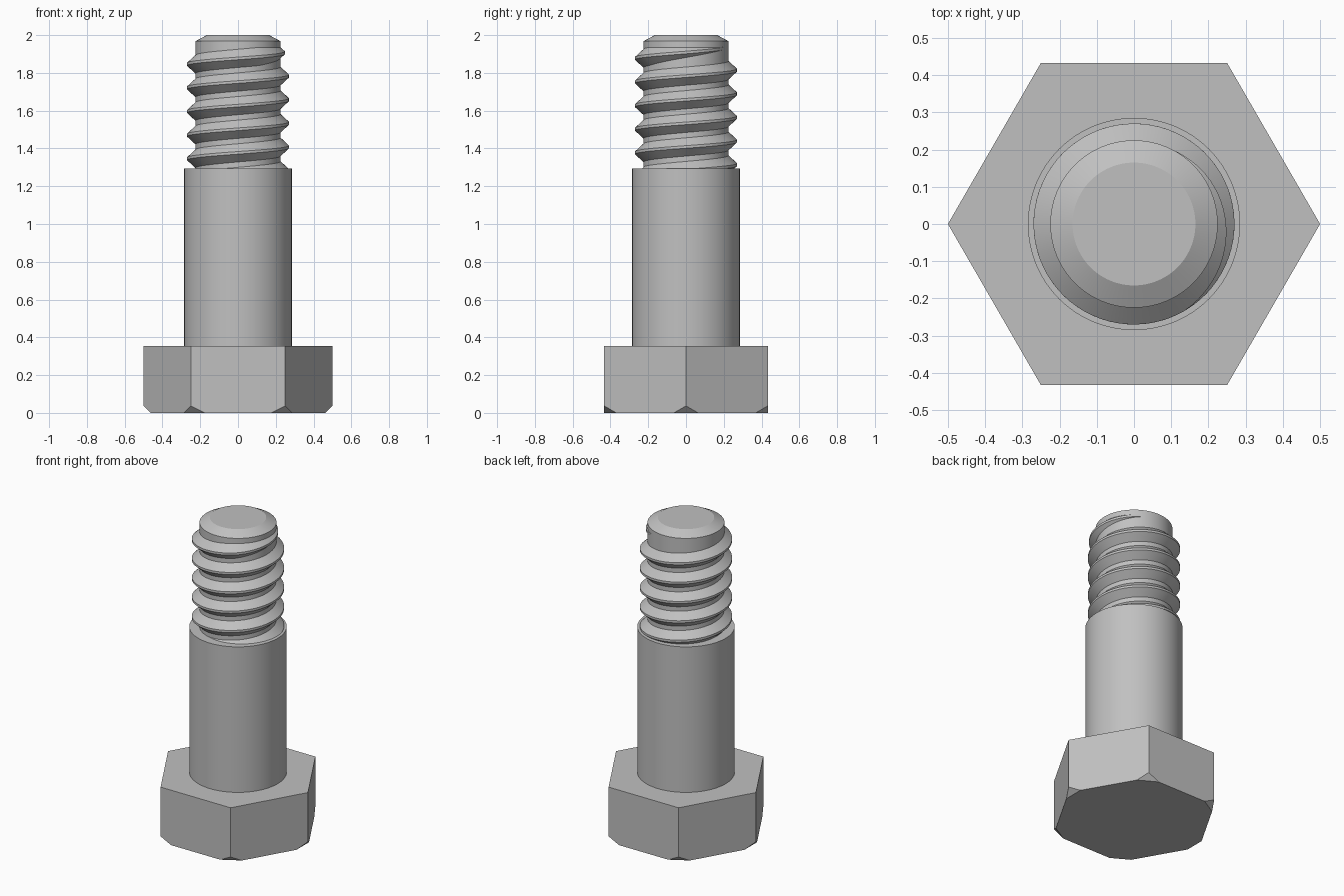
import bpy
import bmesh
from math import cos, sin, pi, tau, radians, ceil
from mathutils import Vector

cube = bpy.data.objects.get("Cube")
if cube:
    bpy.data.objects.remove(cube, do_unlink=True)

# Single plain steel colour
GREY = (0.53, 0.53, 0.53, 1.0)
steel = bpy.data.materials.new("grey steel")
steel.use_nodes = True
steel.diffuse_color = GREY
steel.node_tree.nodes["Principled BSDF"].inputs["Base Color"].default_value = GREY


def polar(r, a, z):
    return Vector((r * cos(a), r * sin(a), z))


def finish(bm, name, smooth=True):
    bmesh.ops.recalc_face_normals(bm, faces=bm.faces)
    mesh = bpy.data.meshes.new(name)
    bm.to_mesh(mesh)
    bm.free()
    obj = bpy.data.objects.new(name, mesh)
    bpy.context.collection.objects.link(obj)
    mesh.materials.append(steel)
    if smooth:
        bpy.ops.object.select_all(action='DESELECT')
        obj.select_set(True)
        bpy.context.view_layer.objects.active = obj
        bpy.ops.object.shade_smooth_by_angle(angle=radians(25))
    return obj


def bridge(bm, rings):
    """Join successive closed rings of vertices and cap both ends."""
    for a, b in zip(rings, rings[1:]):
        n = len(a)
        for i in range(n):
            j = (i + 1) % n
            bm.faces.new((a[i], a[j], b[j], b[i]))
    bm.faces.new(rings[0][::-1])
    bm.faces.new(rings[-1])


def lathe(name, profile, sides=96):
    bm = bmesh.new()
    rings = [[bm.verts.new(polar(r, tau * i / sides, z)) for i in range(sides)]
             for r, z in profile]
    bridge(bm, rings)
    return finish(bm, name)


HEAD_R, HEAD_H, CUT = 0.5, 0.355, 0.037
SHANK_R, SHOULDER_Z = 0.285, 1.295
CORE_R, CREST_R, PITCH = 0.225, 0.27, 0.125

# Hexagonal head with each lower corner planed off
bm = bmesh.new()
corners = [polar(HEAD_R, i * pi / 3, 0) for i in range(6)]
up = Vector((0, 0, 1))
for i, c in enumerate(corners):
    bm.verts.new(c + up * HEAD_H)
    bm.verts.new(c + up * CUT)
    for side in (corners[i - 1], corners[(i + 1) % 6]):
        bm.verts.new(c + (side - c).normalized() * CUT * 2)
bmesh.ops.convex_hull(bm, input=bm.verts)
bmesh.ops.dissolve_limit(bm, angle_limit=radians(1), verts=bm.verts, edges=bm.edges)
finish(bm, "hex_head", smooth=False)

# Plain shank, then the thinner chamfered core that carries the thread
lathe("shank", [(SHANK_R, HEAD_H), (SHANK_R, SHOULDER_Z)])
lathe("threaded_core", [(CORE_R, SHOULDER_Z - 0.02), (CORE_R, 1.968), (0.165, 2.0)])

# Right-handed helical ridge that starts inside the shank and fades out at the top
TOP_Z = 1.908                 # crest height where the last turn crosses +x
STEPS = 72                    # steps per turn
fade_start, fade_end = radians(-60), radians(60)
start = -tau * (TOP_Z - SHOULDER_Z + 0.06) / PITCH
count = ceil((fade_end - start) / tau * STEPS)
bm = bmesh.new()
rings = []
for k in range(count + 1):
    a = start + (fade_end - start) * k / count
    z = TOP_Z + PITCH * a / tau
    size = min(1.0, max(0.02, (fade_end - a) / (fade_end - fade_start)))
    crest = CORE_R + (CREST_R - CORE_R) * size
    root = CORE_R - 0.004
    half_base = 0.008 + 0.044 * size
    rings.append([bm.verts.new(polar(r, a, z + dz)) for r, dz in (
        (root, -half_base), (crest, -0.007), (crest, 0.007), (root, half_base))])
bridge(bm, rings)
finish(bm, "screw_thread")
